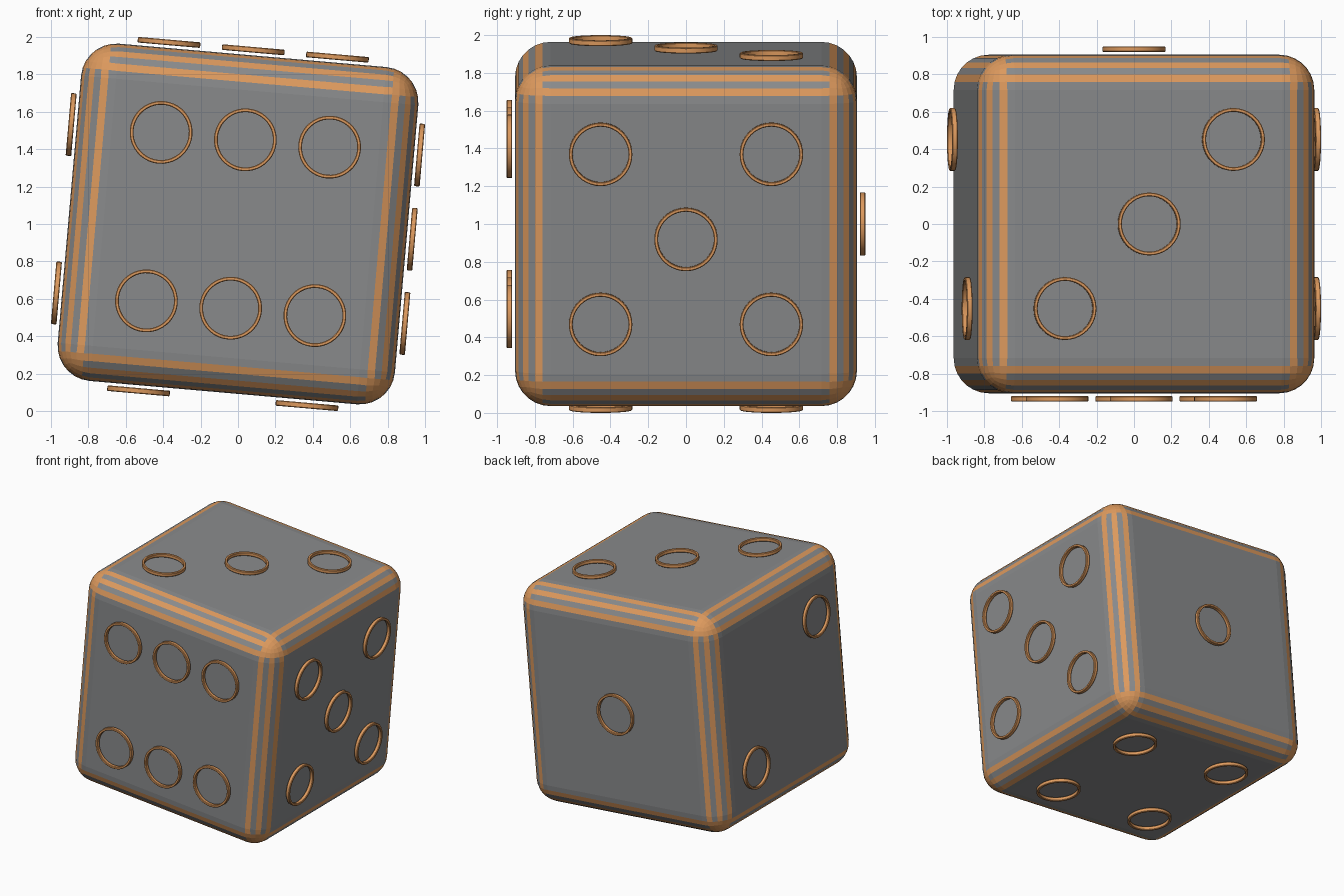
import bpy, bmesh, math
from mathutils import Matrix, Vector

if "Cube" in bpy.data.objects:
    bpy.data.objects.remove(bpy.data.objects["Cube"])

HALF, RAD, SEG = 0.905, 0.188, 7          # body half size, edge rounding, edge strips
TILT = Matrix.Translation((0, 0, 1)) @ Matrix.Rotation(math.radians(5), 4, 'Y')


def material(name, rgb):
    m = bpy.data.materials.new(name)
    m.diffuse_color = (*rgb, 1)
    m.use_nodes = True
    m.node_tree.nodes["Principled BSDF"].inputs["Base Color"].default_value = m.diffuse_color
    return m


grey = material("slate_grey", (0.25, 0.255, 0.26))
copper = material("copper_orange", (0.72, 0.32, 0.11))


def finish(bm, name, mats, matrix):
    bmesh.ops.recalc_face_normals(bm, faces=bm.faces)
    bm.transform(matrix)
    me = bpy.data.meshes.new(name)
    bm.to_mesh(me)
    bm.free()
    ob = bpy.data.objects.new(name, me)
    bpy.context.collection.objects.link(ob)
    for m in mats:
        me.materials.append(m)
    return ob


def is_copper(c):
    """Every second rounding strip and the inside of each corner is copper."""
    v = sorted(max(0.0, abs(k) - (HALF - RAD)) for k in c)
    if v[1] < 1e-4:
        return False
    if math.asin(min(1, v[0] / Vector(v).length)) > math.radians(11):
        return True
    return int(math.atan2(v[1], v[2]) / (math.pi / 2 / SEG)) % 2 == 1


# Rounded cube body
bm = bmesh.new()
bmesh.ops.create_cube(bm, size=2 * HALF)
bmesh.ops.bevel(bm, geom=bm.edges[:], offset=RAD, segments=SEG, profile=0.5,
                affect='EDGES', clamp_overlap=True)
for f in bm.faces:
    f.material_index = int(is_copper(f.calc_center_median()))
finish(bm, "die_body", [grey, copper], TILT)


# Floating pip rings
def ring(name, matrix, n=40):
    r0, r1, z0, z1, c = 0.148, 0.168, 0.920, 0.950, 0.004
    prof = [(r0 + c, z0), (r1 - c, z0), (r1, z0 + c), (r1, z1 - c),
            (r1 - c, z1), (r0 + c, z1), (r0, z1 - c), (r0, z0 + c)]
    bm = bmesh.new()
    rows = []
    for i in range(n):
        a = 2 * math.pi * i / n
        rows.append([bm.verts.new((r * math.cos(a), r * math.sin(a), z)) for r, z in prof])
    k = len(prof)
    for i in range(n):
        p, q = rows[i], rows[(i + 1) % n]
        for j in range(k):
            bm.faces.new((p[j], q[j], q[(j + 1) % k], p[(j + 1) % k]))
    ob = finish(bm, name, [copper], matrix)
    bpy.ops.object.select_all(action='DESELECT')
    ob.select_set(True)
    bpy.context.view_layer.objects.active = ob
    bpy.ops.object.shade_smooth_by_angle(angle=math.radians(30))


X, Y, Z = Vector((1, 0, 0)), Vector((0, 1, 0)), Vector((0, 0, 1))
P = 0.452
four = [(-P, -P), (P, -P), (-P, P), (P, P)]
faces = {                                  # side: first axis, second axis, pips
    "front": (X, Z, four + [(0, P), (0, -P)]),
    "right": (Y, Z, four + [(0, 0)]),
    "bottom": (Y, X, four),
    "top": (X, Y, [(-P, -P), (0, 0), (P, P)]),
    "left": (-Y, Z, [(P, P), (-P, -P)]),
    "back": (-X, Z, [(0, 0)]),
}
for side, (u, v, pips) in faces.items():
    frame = Matrix((u, v, u.cross(v))).transposed().to_4x4()
    for i, (a, b) in enumerate(pips):
        ring(f"{side}_pip_{i + 1}", TILT @ frame @ Matrix.Translation((a, b, 0)))
